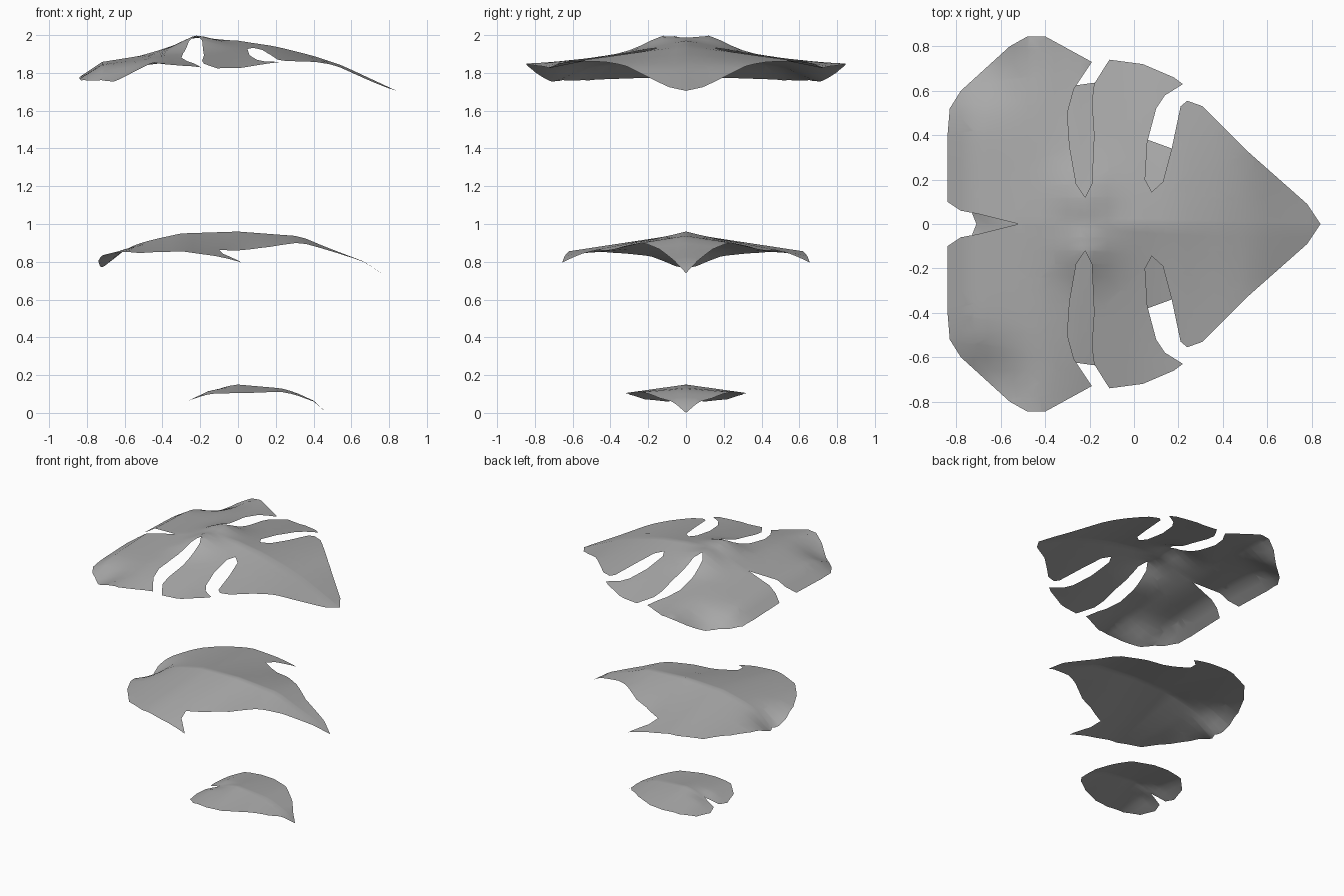
import bpy
import bmesh
import math
from mathutils import Vector
from mathutils.geometry import tessellate_polygon

default_cube = bpy.data.objects.get("Cube")
if default_cube:
    bpy.data.objects.remove(default_cube, do_unlink=True)


def flat_material(name, color):
    material = bpy.data.materials.new(name)
    material.use_nodes = True
    material.diffuse_color = color
    for node in material.node_tree.nodes:
        if node.type == 'BSDF_PRINCIPLED':
            node.inputs["Base Color"].default_value = color
    return material


def interpolate(profile, x):
    """Read a value from a list of (position, value) pairs."""
    if x <= profile[0][0]:
        return profile[0][1]
    for (start, low), (end, high) in zip(profile, profile[1:]):
        if x <= end:
            return low + (high - low) * (x - start) / (end - start)
    return profile[-1][1]


def cut_along(bm, axis, limit, step):
    """Slice the sheet into even strips across one axis."""
    count = math.ceil(limit / step)
    for index in range(-count, count + 1):
        point = Vector((0, 0, 0))
        point[axis] = index * step
        normal = Vector((0, 0, 0))
        normal[axis] = 1
        geometry = bm.verts[:] + bm.edges[:] + bm.faces[:]
        bmesh.ops.bisect_plane(bm, geom=geometry, dist=1e-5,
                               plane_co=point, plane_no=normal)


def build_leaf(name, half_outline, base, ridge, droop, bumps, step, material):
    """Make a mirrored leaf sheet, then bend it.

    ridge: height of the midrib along x, above base
    droop: sideways fall per unit of width, along x
    bumps: local (x, side, radius, height) swellings or dents
    """
    mirrored = [(x, -y) for x, y in reversed(half_outline[1:-1])]
    outline = [Vector((x, y, 0)) for x, y in half_outline + mirrored]
    bm = bmesh.new()
    corners = [bm.verts.new(point) for point in outline]
    for triangle in tessellate_polygon([outline]):
        bm.faces.new([corners[index] for index in triangle])
    cut_along(bm, axis=0, limit=1, step=step)
    cut_along(bm, axis=1, limit=1, step=step)
    bmesh.ops.remove_doubles(bm, verts=bm.verts[:], dist=1e-4)

    # Bend the flat sheet over its midrib
    for vert in bm.verts:
        x, side = vert.co.x, abs(vert.co.y)
        height = base + interpolate(ridge, x) - interpolate(droop, x) * side
        for center, offset, radius, amount in bumps:
            distance = math.hypot(x - center, side - offset) / radius
            height += amount * math.exp(-distance * distance)
        vert.co.z = height

    for face in bm.faces:
        face.normal_update()
        if face.normal.z < 0:
            face.normal_flip()
        face.smooth = True
    mesh = bpy.data.meshes.new(name)
    bm.to_mesh(mesh)
    bm.free()
    mesh.materials.append(material)
    leaf = bpy.data.objects.new(name, mesh)
    bpy.context.collection.objects.link(leaf)


leaf_gray = flat_material("leaf gray", (.4, .4, .4, 1))

# Large split leaf: front lobe, slit, side lobe, slit, back lobe, stem notch
front_lobe = [(.84, 0), (.78, .09), (.52, .32), (.31, .53), (.24, .555),
              (.21, .53), (.17, .34), (.13, .19)]
side_lobe = [(.08, .145), (.05, .2), (.06, .37), (.1, .52), (.14, .58),
             (.22, .63), (.18, .66), (.04, .72), (-.11, .74), (-.13, .71),
             (-.18, .63), (-.19, .55), (-.18, .4), (-.19, .18)]
back_lobe = [(-.22, .12), (-.26, .18), (-.29, .35), (-.3, .5), (-.27, .61),
             (-.19, .73), (-.4, .845), (-.48, .845), (-.56, .8), (-.78, .6),
             (-.83, .52), (-.84, .4), (-.84, .1), (-.78, .06), (-.7, .045),
             (-.52, 0)]
build_leaf(
    "large_split_leaf", front_lobe + side_lobe + back_lobe, base=1.7,
    ridge=[(-.84, .08), (-.72, .16), (-.52, .19), (-.22, .275), (0, .27),
           (.2, .24), (.4, .19), (.55, .14), (.7, .07), (.84, .005)],
    droop=[(-.84, .03), (-.45, .06), (-.2, .2), (0, .2), (.2, .13),
           (.5, .04), (.84, .1)],
    bumps=[(-.22, .13, .12, .045), (-.7, .73, .17, -.09)],
    step=.06, material=leaf_gray)

# Middle leaf: pointed front, one swept side barb, dented stem end
middle_outline = [(.76, 0), (.68, .05), (.46, .14), (.3, .25), (.17, .34),
                  (.06, .38), (-.1, .47), (-.08, .55), (.02, .655),
                  (-.19, .635), (-.36, .61), (-.52, .54), (-.64, .39),
                  (-.71, .25), (-.74, .12), (-.73, .05), (-.71, 0)]
build_leaf(
    "middle_leaf", middle_outline, base=.7,
    ridge=[(-.74, .13), (-.6, .18), (-.44, .22), (-.3, .25), (0, .26),
           (.33, .235), (.46, .18), (.67, .1), (.76, .04)],
    droop=[(-.74, 0), (-.52, .1), (-.1, .2), (.02, .25), (.17, .2),
           (.46, .1), (.76, 0)],
    bumps=[(-.74, 0, .12, -.07)],
    step=.06, material=leaf_gray)

# Small leaf: young heart shape
small_outline = [(.47, 0), (.42, .05), (.35, .14), (.22, .25), (.08, .31),
                 (-.03, .32), (-.16, .3), (-.24, .22), (-.27, .1),
                 (-.25, .03), (-.15, 0)]
build_leaf(
    "small_leaf", small_outline, base=0,
    ridge=[(-.27, .06), (-.15, .13), (0, .15), (.23, .13), (.3, .11),
           (.4, .065), (.47, 0)],
    droop=[(-.27, 0), (-.16, .09), (0, .14), (.22, .08), (.47, .05)],
    bumps=[(-.15, 0, .06, -.02)],
    step=.04, material=leaf_gray)
